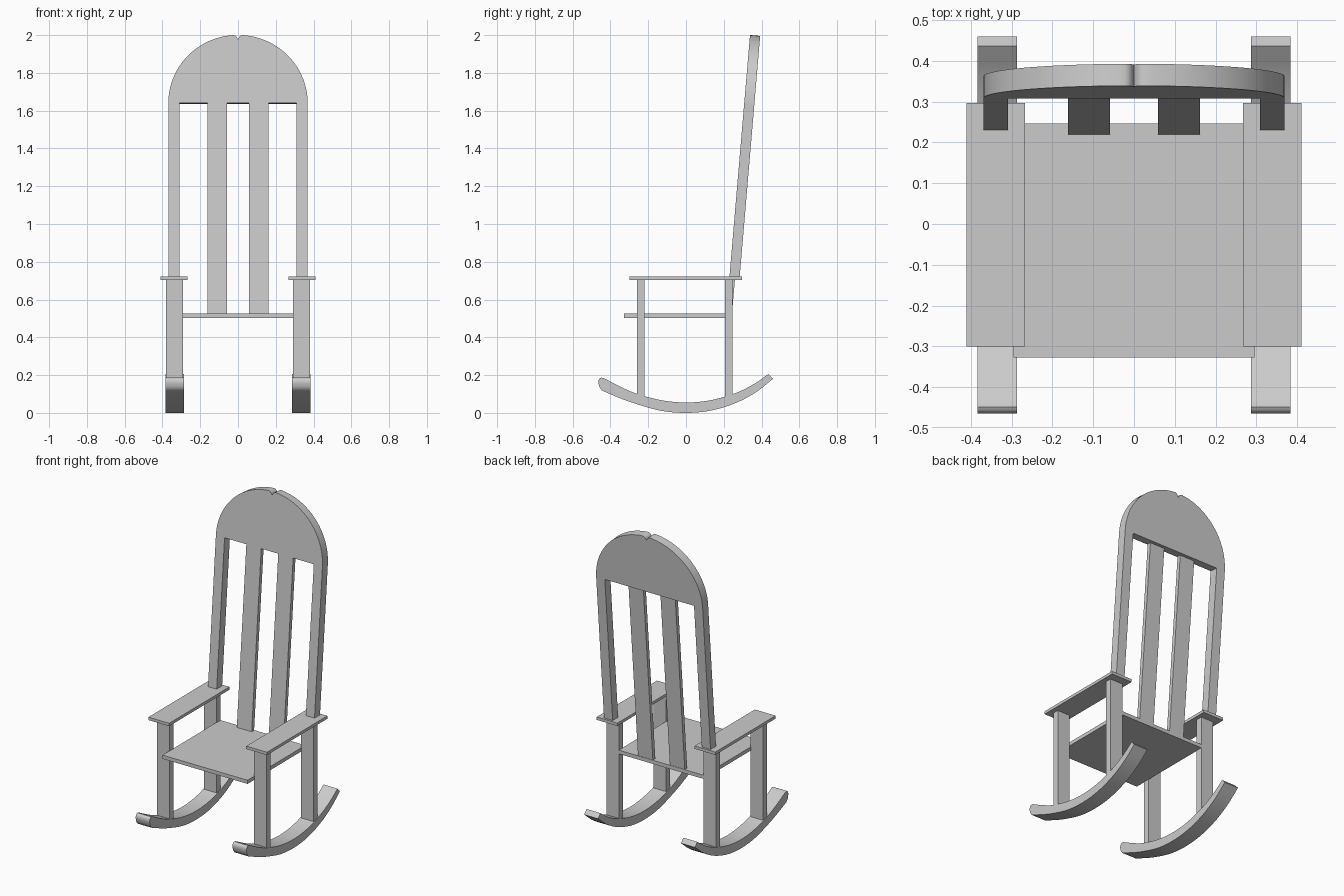
import bpy, bmesh, math
from mathutils import Vector

if "Cube" in bpy.data.objects:
    bpy.data.objects.remove(bpy.data.objects["Cube"])

LEAN = math.atan(0.085)


def spline(pts, steps=5):
    """Smooth Catmull-Rom curve through 2D control points."""
    p = [Vector(q) for q in pts]
    p = [2 * p[0] - p[1]] + p + [2 * p[-1] - p[-2]]
    out = []
    for i in range(1, len(p) - 2):
        a, b, c, d = p[i - 1:i + 3]
        for k in range(steps):
            t = k / steps
            out.append(0.5 * (2 * b + (c - a) * t + (2 * a - 5 * b + 4 * c - d) * t * t
                              + (3 * b - a - 3 * c + d) * t ** 3))
    return out + [p[-2]]


def prism(name, loop_a, loop_b, smooth=False):
    """Solid between two matching outlines."""
    bm = bmesh.new()
    a = [bm.verts.new(v) for v in loop_a]
    b = [bm.verts.new(v) for v in loop_b]
    bm.faces.new(a)
    bm.faces.new(b[::-1])
    n = len(a)
    for i in range(n):
        bm.faces.new((a[i], b[i], b[(i + 1) % n], a[(i + 1) % n]))
    bmesh.ops.recalc_face_normals(bm, faces=bm.faces)
    me = bpy.data.meshes.new(name)
    bm.to_mesh(me)
    bm.free()
    ob = bpy.data.objects.new(name, me)
    bpy.context.collection.objects.link(ob)
    if smooth:
        bpy.ops.object.select_all(action='DESELECT')
        ob.select_set(True)
        bpy.context.view_layer.objects.active = ob
        bpy.ops.object.shade_smooth_by_angle(angle=math.radians(30))
    return ob


def box(name, x0, x1, y0, y1, z0, z1):
    base = [(x0, y0), (x1, y0), (x1, y1), (x0, y1)]
    return prism(name, [(x, y, z0) for x, y in base], [(x, y, z1) for x, y in base])


def leaning(name, outline, front, back, smooth=False):
    """Extrude an (x, z) outline through the thickness of the reclined back."""
    def place(x, z, w):
        y = 0.23 + 0.085 * (z - 0.72)
        return (x, y + w * math.cos(LEAN), z - w * math.sin(LEAN))
    return prism(name, [place(x, z, front) for x, z in outline],
                 [place(x, z, back) for x, z in outline], smooth)


def rect(x0, x1, z0, z1):
    return [(x0, z0), (x1, z0), (x1, z1), (x0, z1)]


# Rocker side profile (y, z): underside, square rear end, top, rounded nose
under = spline([(-0.445, 0.118), (-0.35, 0.078), (-0.26, 0.046), (-0.13, 0.011), (0, 0),
                (0.13, 0.012), (0.26, 0.051), (0.37, 0.109), (0.46, 0.18)])
upper = spline([(0.436, 0.206), (0.36, 0.153), (0.26, 0.104), (0.13, 0.067), (0, 0.055),
                (-0.13, 0.067), (-0.26, 0.101), (-0.35, 0.14), (-0.435, 0.184)])
nose = spline([(-0.448, 0.187), (-0.46, 0.179), (-0.464, 0.16), (-0.458, 0.135)], 3)
rocker = under + upper + nose

# Seat
box("seat", -0.295, 0.295, -0.327, 0.246, 0.503, 0.526)

for side, s in (("left", -1), ("right", 1)):
    prism("rocker_" + side, [(s * 0.287, y, z) for y, z in rocker],
          [(s * 0.384, y, z) for y, z in rocker], True)
    # Legs, armrests, back posts and slats
    lx = sorted((s * 0.292, s * 0.38))
    box("front_leg_" + side, *lx, -0.259, -0.22, 0.08, 0.71)
    box("rear_leg_" + side, *lx, 0.206, 0.246, 0.07, 0.71)
    box("armrest_" + side, *sorted((s * 0.267, s * 0.411)), -0.3, 0.297, 0.704, 0.722)
    leaning("back_post_" + side, rect(*sorted((s * 0.309, s * 0.369)), 0.714, 1.64), 0, 0.054)
    leaning("back_slat_" + side, rect(*sorted((s * 0.059, s * 0.162)), 0.506, 1.65), 0.006, 0.03)

# Domed headrest with a small notch at the crown
right = [(0.369 * math.cos(t), 1.64 + 0.361 * math.sin(t))
         for t in [math.radians(86.5) * i / 24 for i in range(25)]]
right += [(0.012, 1.996), (0.005, 1.988)]
dome = right + [(0, 1.975)] + [(-x, z) for x, z in reversed(right)]
leaning("headrest", dome, 0, 0.054, True)
